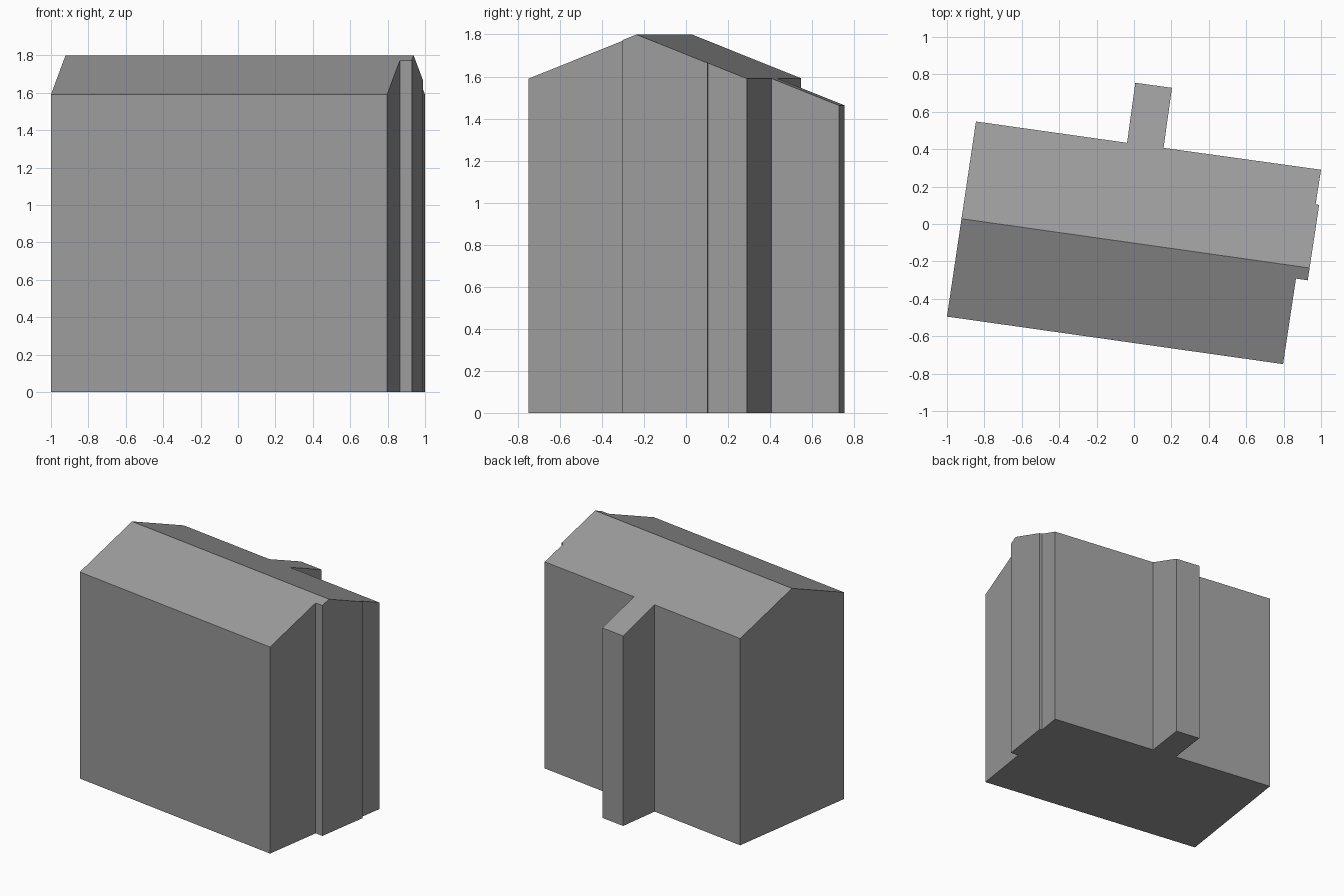
import bpy
import bmesh
from mathutils import Vector

cube = bpy.data.objects.get("Cube")
if cube:
    bpy.data.objects.remove(cube, do_unlink=True)

# Single plain grey for walls and roof
grey = bpy.data.materials.new("plain_grey")
grey.use_nodes = True
colour = (0.33, 0.33, 0.33, 1.0)
grey.diffuse_color = colour
grey.node_tree.nodes["Principled BSDF"].inputs["Base Color"].default_value = colour

# Building outline, counter-clockwise from the front corner
outline = [
    (-1.0, -0.495), (0.797, -0.749),                    # front wall
    (0.866, -0.292), (0.929, -0.301),                   # side bay
    (0.99, 0.102), (0.971, 0.105), (1.0, 0.29),         # step and back corner
    (0.158, 0.407), (0.203, 0.728),                     # rear wing
    (0.007, 0.755), (-0.037, 0.434),
    (-0.845, 0.548),
]

# Ridge line and roof pitch
RIDGE_Z, EAVE_Z = 1.8, 1.59
ridge_point = Vector((-0.92, 0.028, 0))
ridge_dir = (Vector((0.938, -0.235, 0)) - ridge_point).normalized()
ridge_normal = Vector((-ridge_dir.y, ridge_dir.x, 0))


def ridge_distance(co):
    return abs((Vector((co.x, co.y, 0)) - ridge_point).dot(ridge_normal))


pitch = (RIDGE_Z - EAVE_Z) / ridge_distance(Vector((*outline[0], 0)))

# Floor plan, split along the ridge and raised into walls
bm = bmesh.new()
floor = bm.faces.new([bm.verts.new((x, y, 0)) for x, y in outline])
bmesh.ops.bisect_plane(bm, geom=bm.verts[:] + bm.edges[:] + bm.faces[:],
                       plane_co=ridge_point, plane_no=ridge_normal)
raised = bmesh.ops.extrude_face_region(bm, geom=bm.faces[:], use_keep_orig=True)

# Lift the top to the two roof slopes
for v in raised["geom"]:
    if isinstance(v, bmesh.types.BMVert):
        v.co.z = RIDGE_Z - pitch * ridge_distance(v.co)

# Rejoin the floor into one face
split = [e for e in bm.edges
         if all(v.co.z < 0.01 for v in e.verts)
         and all(f.calc_center_median().z < 0.01 for f in e.link_faces)]
bmesh.ops.dissolve_edges(bm, edges=split, use_verts=False)
bmesh.ops.recalc_face_normals(bm, faces=bm.faces[:])

mesh = bpy.data.meshes.new("building")
bm.to_mesh(mesh)
bm.free()
mesh.materials.append(grey)
building = bpy.data.objects.new("building", mesh)
bpy.context.collection.objects.link(building)
